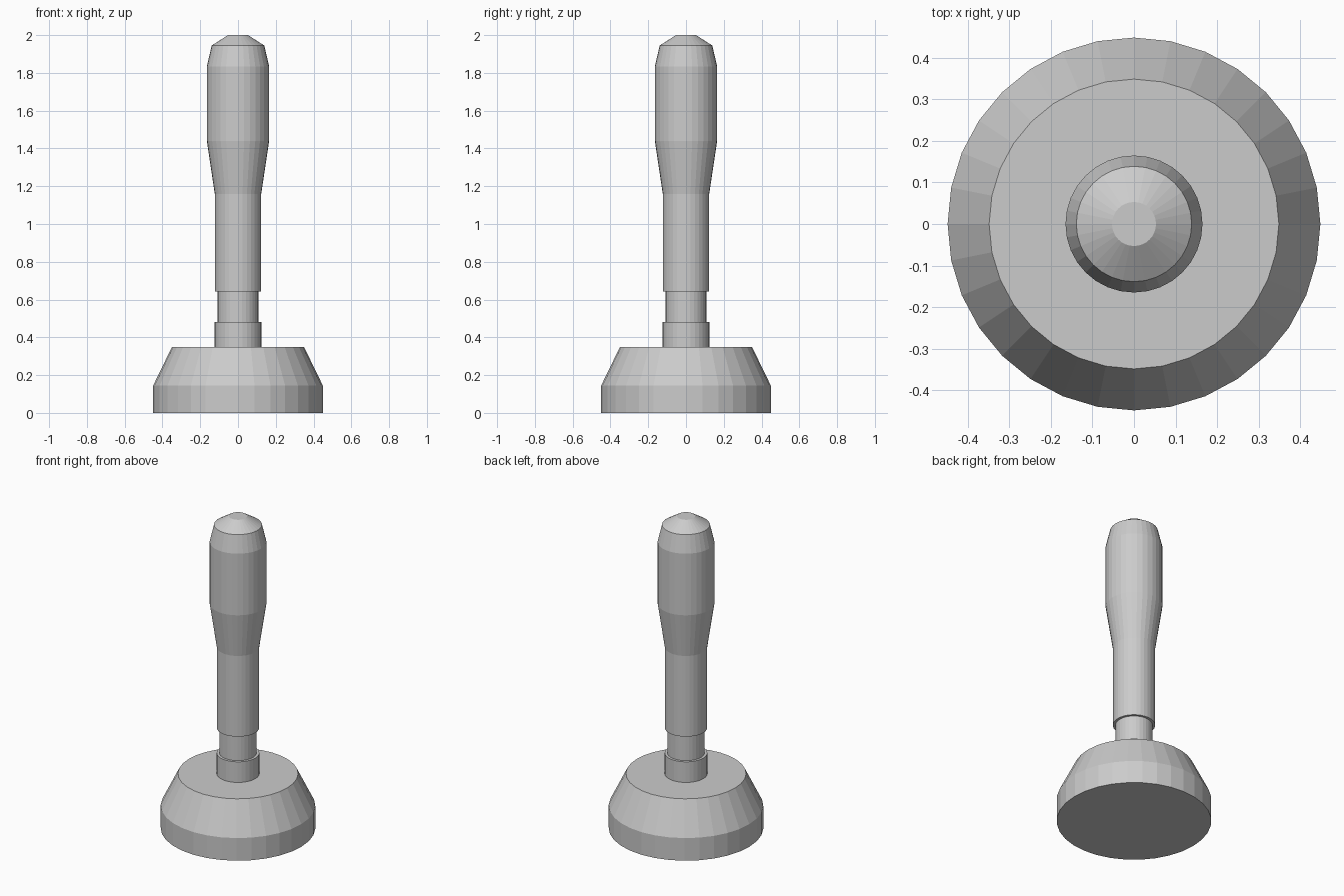
import bpy, bmesh
from math import cos, sin, tau

if "Cube" in bpy.data.objects:
    bpy.data.objects.remove(bpy.data.objects["Cube"])

SIDES = 32


def lathe(name, profile):
    """Closed faceted solid from (radius, height) rings, bottom to top."""
    bm = bmesh.new()
    rings = [[bm.verts.new((r * cos(tau * i / SIDES), r * sin(tau * i / SIDES), z))
              for i in range(SIDES)] for r, z in profile]
    for low, high in zip(rings, rings[1:]):
        for i in range(SIDES):
            j = (i + 1) % SIDES
            bm.faces.new((low[i], low[j], high[j], high[i]))
    bm.faces.new(rings[0][::-1])
    bm.faces.new(rings[-1])
    mesh = bpy.data.meshes.new(name)
    bm.to_mesh(mesh)
    bm.free()
    obj = bpy.data.objects.new(name, mesh)
    bpy.context.collection.objects.link(obj)
    return obj


# Heavy foot with bevelled shoulder
lathe("base", [(0.449, 0), (0.449, 0.145), (0.349, 0.35)])

# Collar and thinner neck rising from the base
lathe("stem", [(0.124, 0.35), (0.124, 0.482), (0.108, 0.482), (0.108, 0.643)])

# Flared handle with chamfered tip
lathe("handle", [(0.123, 0.643), (0.123, 1.16), (0.165, 1.44), (0.165, 1.835),
                 (0.139, 1.945), (0.053, 2.0)])
